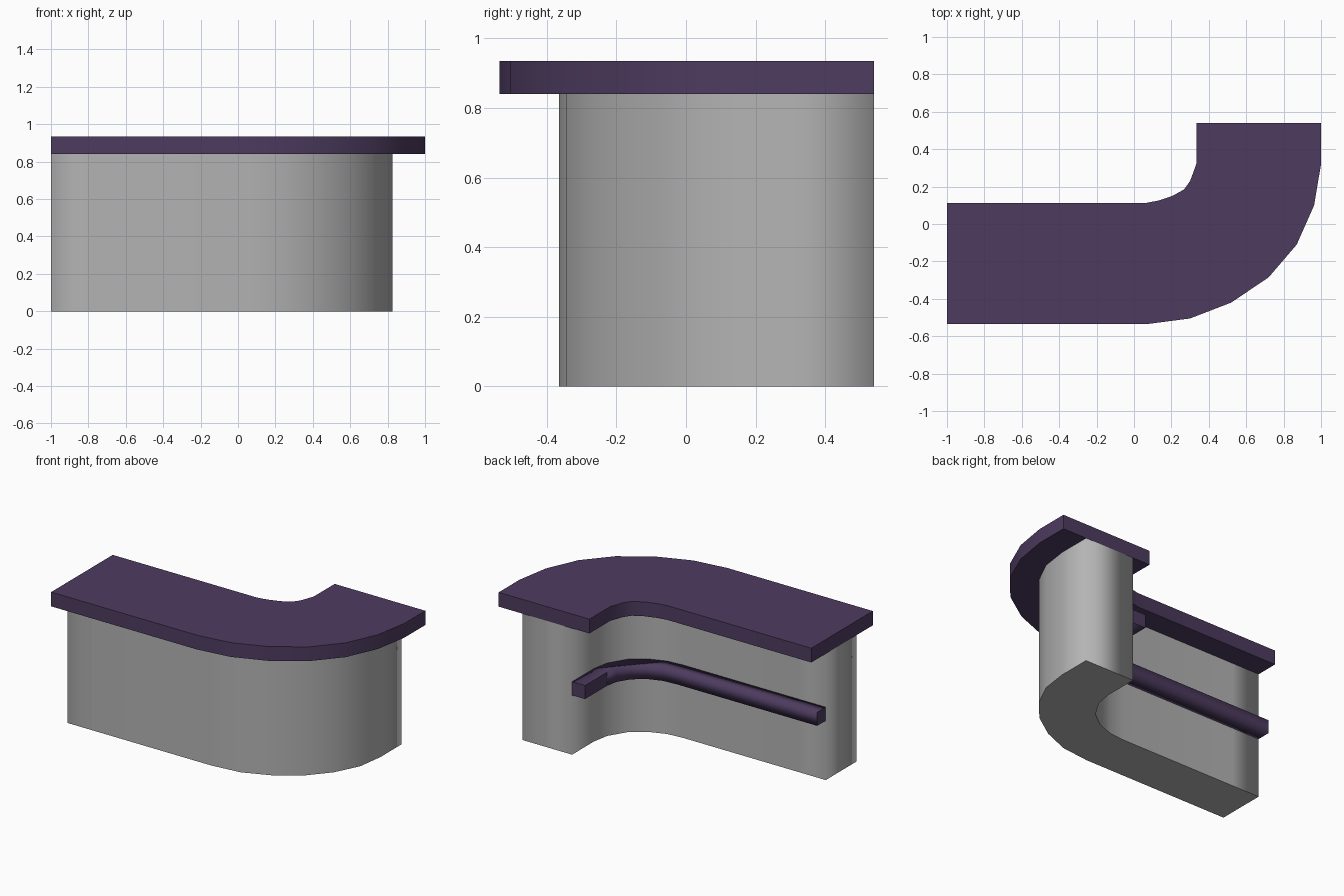
import bpy, bmesh, math

if "Cube" in bpy.data.objects:
    bpy.data.objects.remove(bpy.data.objects["Cube"])


def material(name, rgb):
    m = bpy.data.materials.new(name)
    m.diffuse_color = (*rgb, 1)
    m.use_nodes = True
    m.node_tree.nodes["Principled BSDF"].inputs["Base Color"].default_value = m.diffuse_color
    return m


purple = material("dark purple", (0.076, 0.045, 0.117))
grey = material("grey", (0.456, 0.456, 0.456))


def prism(name, outline, z0, z1, mat, is_sharp):
    """Extrude a plan outline upward; is_sharp(edge) picks the hard edges."""
    bm = bmesh.new()
    base = bm.faces.new([bm.verts.new((x, y, z0)) for x, y in outline])
    ext = bmesh.ops.extrude_face_region(bm, geom=[base], use_keep_orig=True)
    top = [v for v in ext["geom"] if isinstance(v, bmesh.types.BMVert)]
    bmesh.ops.translate(bm, verts=top, vec=(0, 0, z1 - z0))
    bmesh.ops.recalc_face_normals(bm, faces=bm.faces[:])
    for f in bm.faces:
        f.smooth = True
    for e in bm.edges:
        e.smooth = not is_sharp(e)
    me = bpy.data.meshes.new(name)
    bm.to_mesh(me)
    bm.free()
    me.materials.append(mat)
    ob = bpy.data.objects.new(name, me)
    bpy.context.collection.objects.link(ob)
    return ob


def by_angle(e):
    return e.calc_face_angle(0) > math.radians(40)


def cap_edge(e):
    return any(abs(f.normal.z) > 0.9 for f in e.link_faces)


def end_edge(e):
    return any(f.normal.x < -0.99 or f.normal.y > 0.99 and f.calc_center_median().y > 0.53
               for f in e.link_faces)


# Countertop: wide bent slab
top_outer = [(-1, -0.535), (0.07, -0.535), (0.30, -0.505), (0.52, -0.42), (0.72, -0.285),
             (0.87, -0.11), (0.963, 0.10), (1, 0.32), (1, 0.54)]
top_inner = [(0.333, 0.54), (0.333, 0.32), (0.30, 0.23), (0.268, 0.185), (0.205, 0.15),
             (0.13, 0.125), (0.06, 0.112), (-1, 0.112)]
prism("countertop", top_outer + top_inner, 0.84, 0.935, purple, by_angle)

# Counter body: narrower bent wall, softly shaded around its sides
body_outer = [(-1, -0.365), (-0.8, -0.365), (0.06, -0.365), (0.26, -0.343), (0.44, -0.27),
              (0.60, -0.16), (0.72, -0.02), (0.80, 0.14), (0.825, 0.32), (0.825, 0.54)]
body_inner = [(0.46, 0.54), (0.46, 0.31), (0.44, 0.20), (0.37, 0.085), (0.27, 0.01),
              (0.16, -0.03), (0.05, -0.04), (-0.8, -0.04), (-1, -0.04)]
prism("counter_body", body_outer + body_inner, 0, 0.84, grey, cap_edge)

# Inner rail: bar following the inside wall
rail_front = [(-1, 0.05), (0.04, 0.05), (0.13, 0.058), (0.22, 0.09), (0.30, 0.15),
              (0.35, 0.23), (0.365, 0.31), (0.365, 0.54)]
rail_back = [p for p in body_inner if p[0] != -0.8]
prism("inner_rail", rail_back + rail_front, 0.395, 0.485, purple, end_edge)
